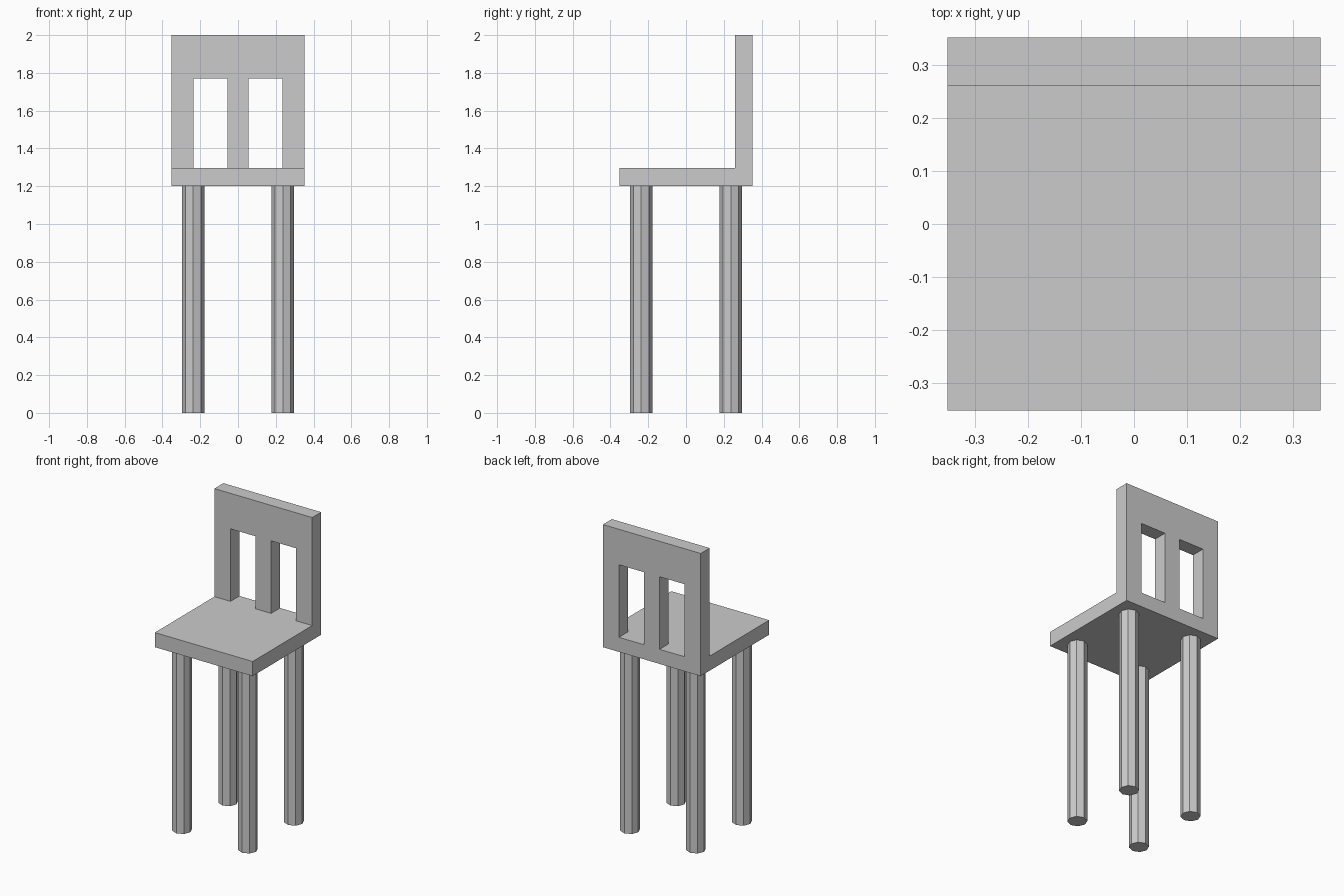
import bpy
import math

if "Cube" in bpy.data.objects:
    bpy.data.objects.remove(bpy.data.objects["Cube"])


def box(name, x0, x1, y0, y1, z0, z1):
    bpy.ops.mesh.primitive_cube_add(size=1)
    ob = bpy.context.object
    ob.name = name
    ob.location = ((x0 + x1) / 2, (y0 + y1) / 2, (z0 + z1) / 2)
    ob.scale = (x1 - x0, y1 - y0, z1 - z0)
    return ob


HALF = 0.352        # half width of the seat
SEAT_Z = 1.202      # underside of the seat
SEAT_TOP = 1.297
RAIL_Z = 1.769      # underside of the top rail
BACK_Y = 0.26       # front face of the backrest

# Seat slab
box("seat", -HALF, HALF, -HALF, HALF, SEAT_Z, SEAT_TOP)

# Backrest: three uprights under a wide top rail
for name, x0, x1 in (("left_back_post", -HALF, -0.236),
                     ("middle_back_slat", -0.056, 0.056),
                     ("right_back_post", 0.236, HALF)):
    box(name, x0, x1, BACK_Y, HALF, SEAT_TOP, RAIL_Z)
box("top_rail", -HALF, HALF, BACK_Y, HALF, RAIL_Z, 2.0)

# Eight-sided legs
for row, y in (("front", -0.237), ("back", 0.237)):
    for side, x in (("left", -0.237), ("right", 0.237)):
        bpy.ops.mesh.primitive_cylinder_add(
            vertices=8, radius=0.059, depth=SEAT_Z, location=(x, y, SEAT_Z / 2))
        bpy.context.object.name = f"{row}_{side}_leg"
